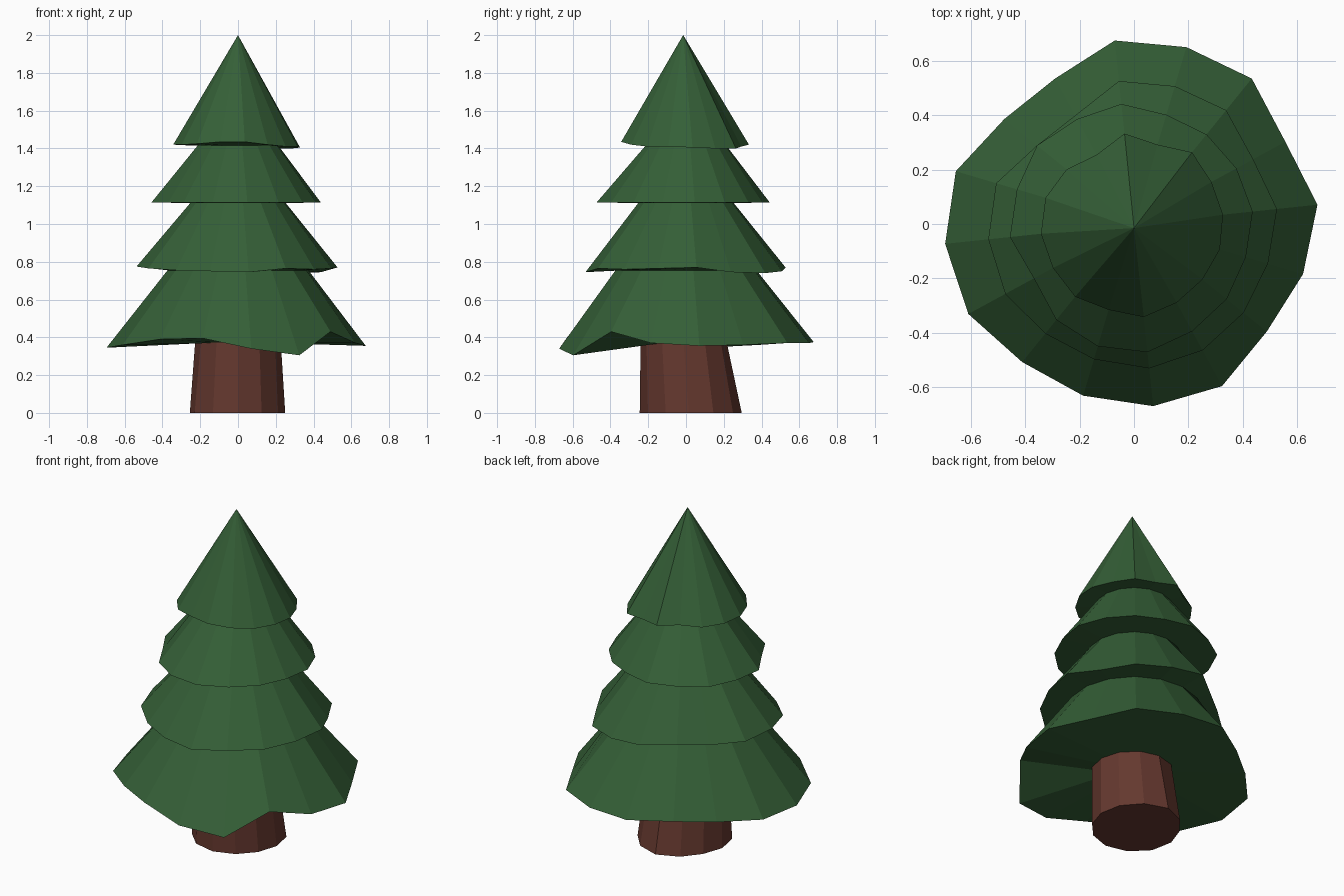
import bpy, bmesh
from math import cos, sin, radians

if "Cube" in bpy.data.objects:
    bpy.data.objects.remove(bpy.data.objects["Cube"])

SIDES = 16


def material(name, rgb):
    m = bpy.data.materials.new(name)
    m.diffuse_color = (*rgb, 1)
    m.use_nodes = True
    m.node_tree.nodes["Principled BSDF"].inputs["Base Color"].default_value = m.diffuse_color
    return m


def ring(radii, heights, centre=(0, 0), start=96, n=SIDES):
    # one loop of points, running clockwise seen from above
    if not isinstance(radii, list):
        radii = [radii] * n
    if not isinstance(heights, list):
        heights = [heights] * n
    return [(centre[0] + r * cos(radians(start - 360 * k / n)),
             centre[1] + r * sin(radians(start - 360 * k / n)), z)
            for k, (r, z) in enumerate(zip(radii, heights))]


def loft(name, rings, mat, apex=None):
    bm = bmesh.new()
    loops = [[bm.verts.new(p) for p in r] for r in rings]
    n = len(loops[0])
    for a, b in zip(loops, loops[1:]):
        for k in range(n):
            j = (k + 1) % n
            bm.faces.new((a[k], b[k], b[j], a[j]))
    bm.faces.new(loops[0])
    if apex:
        tip = bm.verts.new(apex)
        for k in range(n):
            bm.faces.new((loops[-1][k], tip, loops[-1][(k + 1) % n]))
    else:
        bm.faces.new(loops[-1][::-1])
    bmesh.ops.recalc_face_normals(bm, faces=bm.faces)
    me = bpy.data.meshes.new(name)
    bm.to_mesh(me)
    bm.free()
    me.materials.append(mat)
    ob = bpy.data.objects.new(name, me)
    bpy.context.collection.objects.link(ob)
    return ob


green = material("needles", (0.035, 0.115, 0.038))
brown = material("bark", (0.13, 0.04, 0.028))

# Uneven rims of the four branch tiers, bottom to top
r1 = [.68, .68, .69, .635, .68, .65, .63, .68, .675, .66, .655, .695, .70, .685, .615, .61]
z1 = [.375, .37, .37, .36, .355, .37, .43, .305, .34, .395, .39, .36, .345, .35, .36, .37]
r2 = [.53, .53, .54, .50, .53, .515, .52, .53, .535, .52, .52, .54, .54, .53, .46, .455]
z2 = [.77, .75, .74, .745, .77, .765, .76, .765, .745, .75, .755, .765, .775, .77, .76, .765]
r3 = [.445, .42, .425, .43, .44, .43, .44, .45, .475, .47, .455, .42, .46, .45, .46, .44]
r4 = [.335, .305, .34, .325, .33, .33, .325, .33, .345, .33, .345, .34, .345, .34, .32, .29]
z4 = [1.42, 1.41, 1.4, 1.4, 1.405, 1.41, 1.41, 1.42, 1.435, 1.435, 1.425, 1.42, 1.42, 1.42, 1.415, 1.42]

# Foliage: rims alternate with the tucked-in tops of the tiers below
loft("foliage", [
    ring(.20, .37),
    ring(r1, z1), ring(.375, .755),
    ring(r2, z2), ring(.255, 1.11),
    ring(r3, 1.115), ring(.215, 1.415),
    ring(r4, z4)], green, apex=(0, -.015, 2.0))

# Trunk: leans slightly forward as it rises
loft("trunk", [
    ring([.28, .27, .26, .25, .245, .25, .26, .265, .265, .255, .245, .26], 0, (0, .015), 90, 12),
    ring(.225, .40, (0, -.015), 90, 12)], brown)
